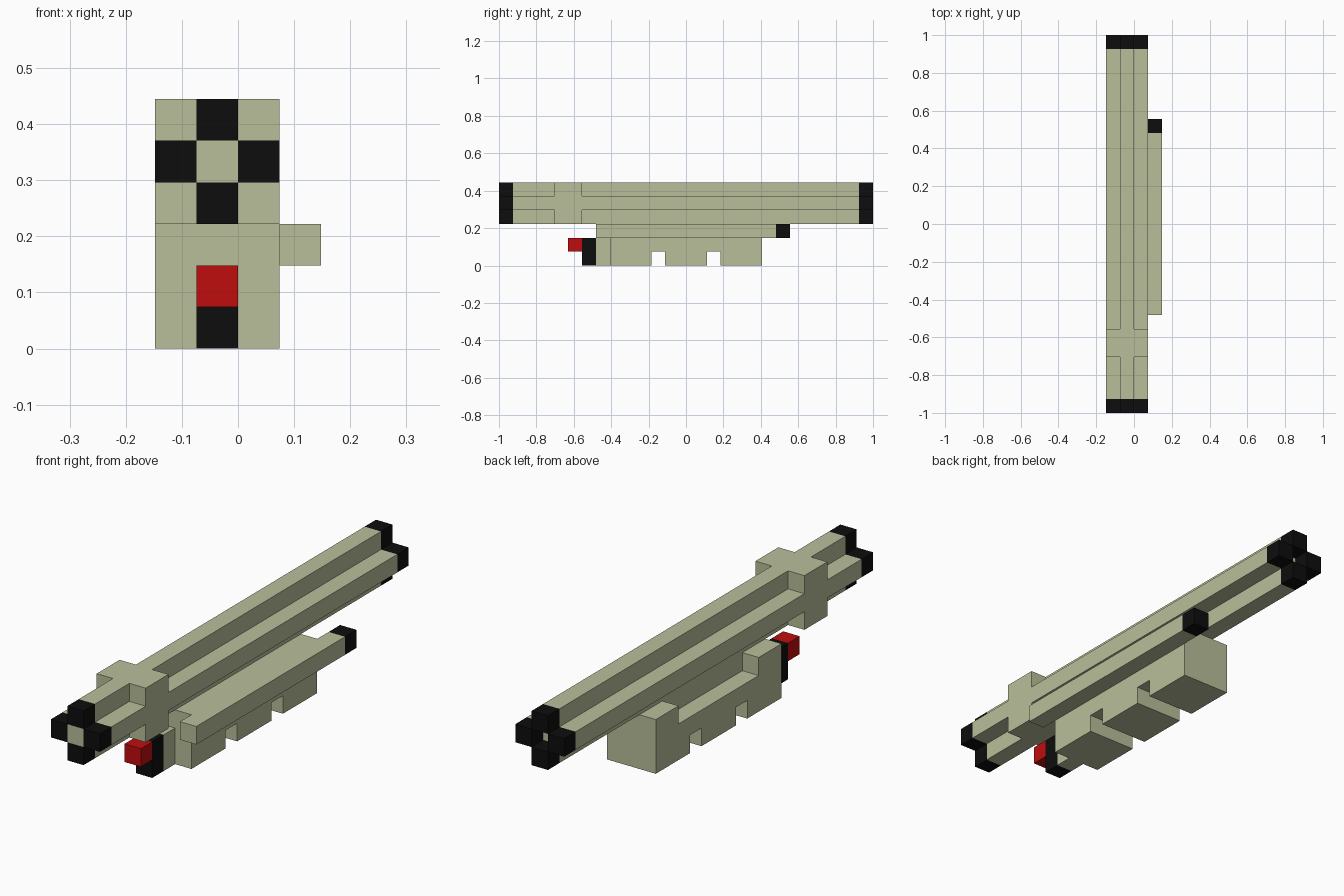
import bpy
import bmesh
from mathutils import Vector

cube = bpy.data.objects.get("Cube")
if cube:
    bpy.data.objects.remove(cube, do_unlink=True)

U = 2 / 27  # one grid block


def material(name, rgb):
    m = bpy.data.materials.new(name)
    m.use_nodes = True
    m.diffuse_color = (*rgb, 1)
    bsdf = next(n for n in m.node_tree.nodes if n.type == 'BSDF_PRINCIPLED')
    bsdf.inputs["Base Color"].default_value = (*rgb, 1)
    return m


OLIVE = material("pale olive", (0.485, 0.52, 0.325))
BLACK = material("black", (0.004, 0.004, 0.004))
RED = material("red", (0.527, 0.004, 0.004))


def prism(name, profile, axis, start, end, mat):
    """Extrude a profile along 'x' (profile is y, z) or 'y' (profile is x, z)."""
    bm = bmesh.new()
    pts = [(start, a, b) if axis == 'x' else (a, start, b) for a, b in profile]
    face = bm.faces.new([bm.verts.new(Vector(p) * U) for p in pts])
    new = bmesh.ops.extrude_face_region(bm, geom=[face])["geom"]
    step = Vector((end - start, 0, 0) if axis == 'x' else (0, end - start, 0)) * U
    bmesh.ops.translate(bm, vec=step, verts=[v for v in new if isinstance(v, bmesh.types.BMVert)])
    bmesh.ops.recalc_face_normals(bm, faces=bm.faces)
    mesh = bpy.data.meshes.new(name)
    bm.to_mesh(mesh)
    bm.free()
    mesh.materials.append(mat)
    ob = bpy.data.objects.new(name, mesh)
    bpy.context.collection.objects.link(ob)
    return ob


def box(name, x, y, z, mat):
    rect = [(x[0], z[0]), (x[1], z[0]), (x[1], z[1]), (x[0], z[1])]
    return prism(name, rect, 'y', y[0], y[1], mat)


# Tube with a plus-shaped section, interrupted by a square collar
plus = [(-1, 3), (0, 3), (0, 4), (1, 4), (1, 5), (0, 5),
        (0, 6), (-1, 6), (-1, 5), (-2, 5), (-2, 4), (-1, 4)]
prism("tube_front", plus, 'y', -12.5, -9.5, OLIVE)
box("tube_collar", (-2, 1), (-9.5, -7.5), (3, 6), OLIVE)
prism("tube_rear", plus, 'y', -7.5, 12.5, OLIVE)

# Black blocks around both tube ends; the front core is filled, the rear is open
box("tube_front_core", (-1, 0), (-13.5, -12.5), (4, 5), OLIVE)
for end, y in (("front", -13.5), ("rear", 12.5)):
    for side, x, z in (("top", -1, 5), ("bottom", -1, 3), ("right", -2, 4), ("left", 0, 4)):
        box(f"{end}_rim_{side}", (x, x + 1), (y, y + 1), (z, z + 1), BLACK)

# Housing below the tube, notched underneath; its right side dips between two towers
under = [(-5.5, 0), (-2.5, 0), (-2.5, 1), (-1.5, 1), (-1.5, 0), (1.5, 0),
         (1.5, 1), (2.5, 1), (2.5, 0), (5.5, 0)]
prism("housing", under + [(5.5, 3), (-5.5, 3)], 'x', -1, 1, OLIVE)
towers = [(5.5, 3), (3.5, 3), (3.5, 2), (-3.5, 2), (-3.5, 3), (-5.5, 3)]
prism("housing_right_side", under + towers, 'x', -2, -1, OLIVE)

# Nose of the housing with black plate and red tip
box("housing_nose", (-1, 0), (-6.5, -5.5), (0, 2), OLIVE)
box("nose_plate", (-1, 0), (-7.5, -6.5), (0, 2), BLACK)
box("nose_tip", (-1, 0), (-8.5, -7.5), (1, 2), RED)

# Sight bar along the left side
box("sight_bar", (1, 2), (-6.5, 6.5), (2, 3), OLIVE)
box("sight_eyepiece", (1, 2), (6.5, 7.5), (2, 3), BLACK)
